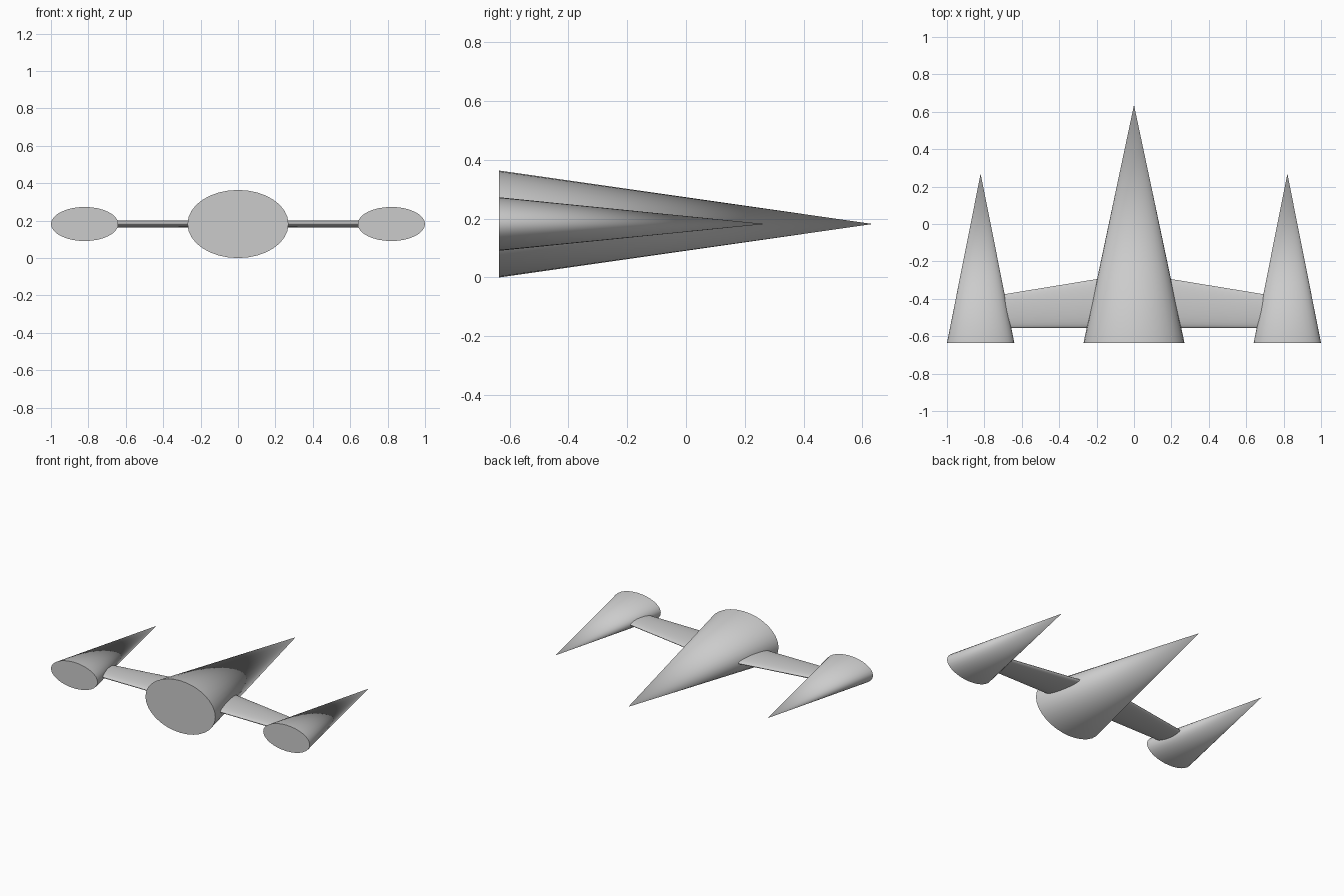
import bpy, bmesh, math
from mathutils import Matrix

if "Cube" in bpy.data.objects:
    bpy.data.objects.remove(bpy.data.objects["Cube"])

ZC = 0.182      # height of the common centre plane
REAR = -0.636   # y of the flat cone bases


def finish(bm, name):
    bmesh.ops.recalc_face_normals(bm, faces=bm.faces)
    mesh = bpy.data.meshes.new(name)
    bm.to_mesh(mesh)
    bm.free()
    ob = bpy.data.objects.new(name, mesh)
    bpy.context.collection.objects.link(ob)
    bpy.ops.object.select_all(action='DESELECT')
    ob.select_set(True)
    bpy.context.view_layer.objects.active = ob
    bpy.ops.object.shade_smooth_by_angle(angle=math.radians(40))
    return ob


def cone(name, x, rx, rz, length):
    # Elliptical cone with its tip towards +y
    bm = bmesh.new()
    bmesh.ops.create_cone(bm, cap_ends=True, segments=32, radius1=1, radius2=0, depth=1)
    bmesh.ops.remove_doubles(bm, verts=bm.verts, dist=1e-5)
    m = (Matrix.Translation((x, REAR + length / 2, ZC))
         @ Matrix.Rotation(-math.pi / 2, 4, 'X')
         @ Matrix.Diagonal((rx, rz, length, 1)))
    bm.transform(m)
    return finish(bm, name)


def wing(name, side):
    # Elliptical section, straight rear edge, swept tip-side edge
    bm = bmesh.new()
    rings = []
    for x, lead in ((0.0, -0.262), (0.8, -0.393)):
        trail = -0.556
        cy, ry = (lead + trail) / 2, (lead - trail) / 2
        rings.append([bm.verts.new((side * x, cy + ry * math.cos(a), ZC + 0.02 * math.sin(a)))
                      for a in (2 * math.pi * i / 32 for i in range(32))])
    a, b = rings
    for i in range(32):
        j = (i + 1) % 32
        bm.faces.new((a[i], a[j], b[j], b[i]))
    bm.faces.new(a)
    bm.faces.new(b)
    return finish(bm, name)


# Central hull
cone("hull", 0, 0.27, 0.182, 1.272)

# Outer pods and connecting wings
for label, side in (("left", -1), ("right", 1)):
    cone(label + "_pod", side * 0.82, 0.18, 0.091, 0.905)
    wing(label + "_wing", side)
